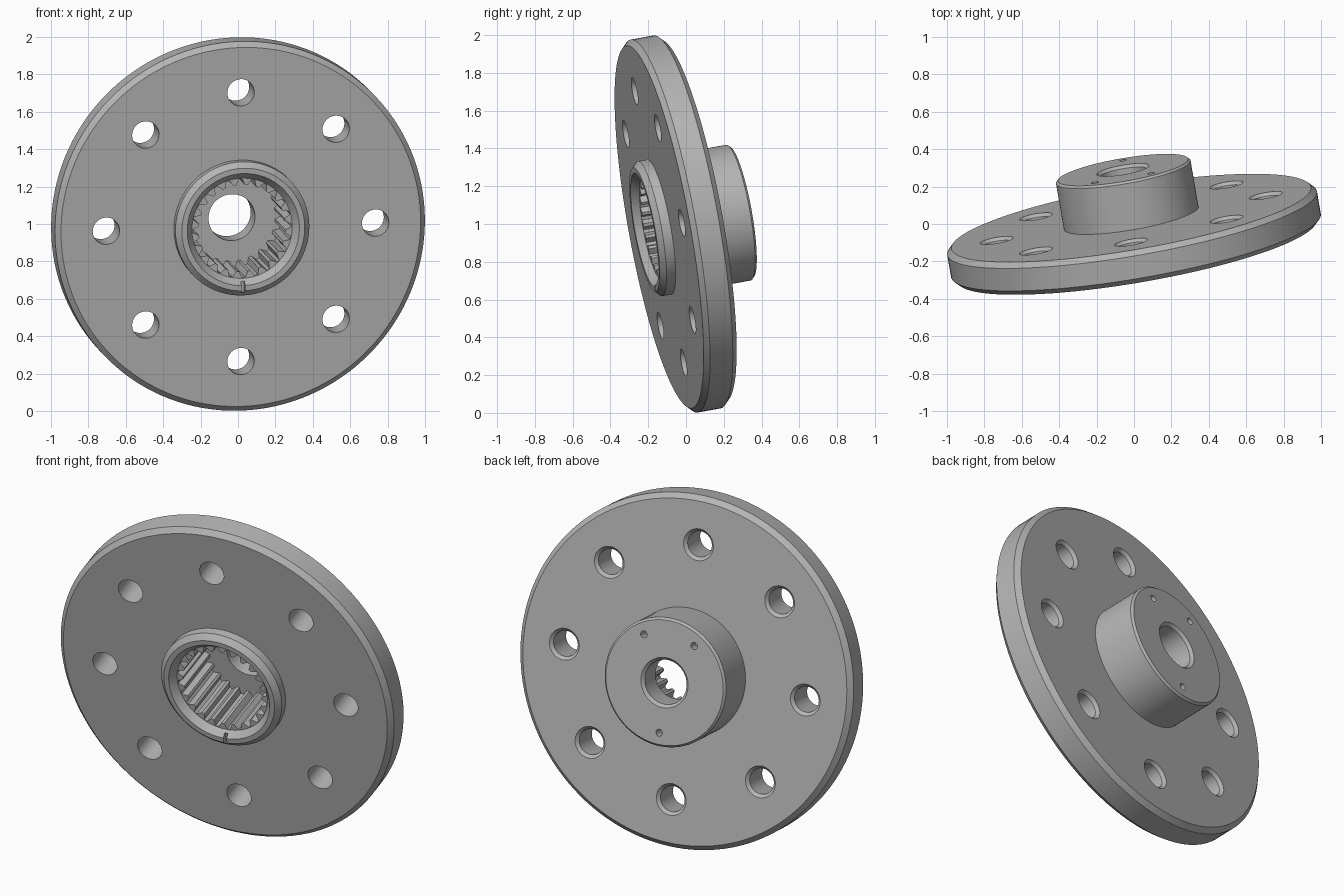
import bpy
import bmesh
from math import sin, cos, pi, radians
from mathutils import Matrix, Vector

cube = bpy.data.objects.get("Cube")
if cube:
    bpy.data.objects.remove(cube, do_unlink=True)

# One machined-steel grey for the whole part
steel = bpy.data.materials.new("steel_grey")
steel.use_nodes = True
grey = (0.46, 0.46, 0.46, 1.0)
steel.diffuse_color = grey
steel.node_tree.nodes["Principled BSDF"].inputs["Base Color"].default_value = grey


def add_lathe(bm, profile, segments=128, center=(0, 0), ripple=None):
    """Solid of stacked rings (radius, height); ripple lists radius factors."""
    rings = []
    for r, h in profile:
        ring = []
        for i in range(segments):
            a = 2 * pi * i / segments
            k = ripple[i % len(ripple)] if ripple else 1
            ring.append(bm.verts.new((center[0] + k * r * cos(a),
                                      center[1] + k * r * sin(a), h)))
        rings.append(ring)
    for low, high in zip(rings, rings[1:]):
        for i in range(segments):
            j = (i + 1) % segments
            bm.faces.new((low[i], low[j], high[j], high[i]))
    bm.faces.new(rings[0][::-1])
    bm.faces.new(rings[-1])


def make_object(name, bm):
    bmesh.ops.recalc_face_normals(bm, faces=bm.faces[:])
    mesh = bpy.data.meshes.new(name)
    bm.to_mesh(mesh)
    bm.free()
    mesh.materials.append(steel)
    obj = bpy.data.objects.new(name, mesh)
    bpy.context.collection.objects.link(obj)
    return obj


def lathes(name, profile, centers=((0, 0),), **options):
    bm = bmesh.new()
    for c in centers:
        add_lathe(bm, profile, center=c, **options)
    return make_object(name, bm)


def on_circle(radius, degrees):
    return [(radius * cos(radians(d)), radius * sin(radians(d))) for d in degrees]


# Local +z is the collar side, local -z the hub side
BACK, FLOOR, HALF, FRONT = -0.355, -0.20, 0.09, 0.17

# Hub, plate and collar turned as one solid
flange = lathes("flange_body", [
    (0.353, BACK), (0.365, BACK + 0.012), (0.365, -HALF),
    (0.975, -HALF), (1.003, -HALF + 0.028), (1.003, HALF - 0.028), (0.975, HALF),
    (0.363, HALF), (0.363, FRONT - 0.03), (0.333, FRONT)])

cutters = []

# Tapered mouth of the collar
cutters.append(lathes("mouth_cutter", [(0.272, 0.13), (0.304, FRONT), (0.304, 0.25)]))

# Toothed socket
cutters.append(lathes("spline_cutter", [(0.268, FLOOR), (0.268, 0.135)],
                      segments=24 * 4, ripple=(1, 1, 0.88, 0.88)))

# Centre bore with chamfer on the hub face
cutters.append(lathes("bore_cutter", [
    (0.142, BACK - 0.02), (0.142, BACK), (0.126, BACK + 0.016), (0.126, FLOOR + 0.05)]))

# Ring of bolt holes, countersunk on the hub side
cutters.append(lathes("bolt_hole_cutter", [
    (0.09, -0.12), (0.09, -HALF), (0.073, -HALF + 0.017), (0.073, 0.12)],
    centers=on_circle(0.73, range(0, 360, 45)), segments=40))

# Three blind pin holes in the hub face
cutters.append(lathes("pin_hole_cutter", [(0.02, BACK - 0.03), (0.02, BACK + 0.06)],
                      centers=on_circle(0.287, (58, 122, 270)), segments=20))

# Index notch in the collar rim
bm = bmesh.new()
bmesh.ops.create_cube(bm, size=1, matrix=Matrix.Translation((0, -0.315, FRONT))
                      @ Matrix.Diagonal((0.02, 0.06, 0.06, 1)))
cutters.append(make_object("notch_cutter", bm))

bpy.context.view_layer.objects.active = flange
for cutter in cutters:
    cutter.hide_render = True
    cut = flange.modifiers.new(cutter.name, "BOOLEAN")
    cut.operation = "DIFFERENCE"
    cut.solver = "EXACT"
    cut.object = cutter
    bpy.ops.object.modifier_apply(modifier=cut.name)
    bpy.data.objects.remove(cutter, do_unlink=True)

# Tilt the axis and place the part
axis = Vector((0.167, -0.970, -0.175)).normalized()
up = Vector((0, axis.z, -axis.y)).normalized()
side = up.cross(axis)
tilt = Matrix((side, up, axis)).transposed().to_4x4()
flange.data.transform(Matrix.Translation((0, -0.055, 1.0)) @ tilt)

bpy.ops.object.select_all(action="DESELECT")
flange.select_set(True)
bpy.ops.object.shade_smooth_by_angle(angle=radians(25))
